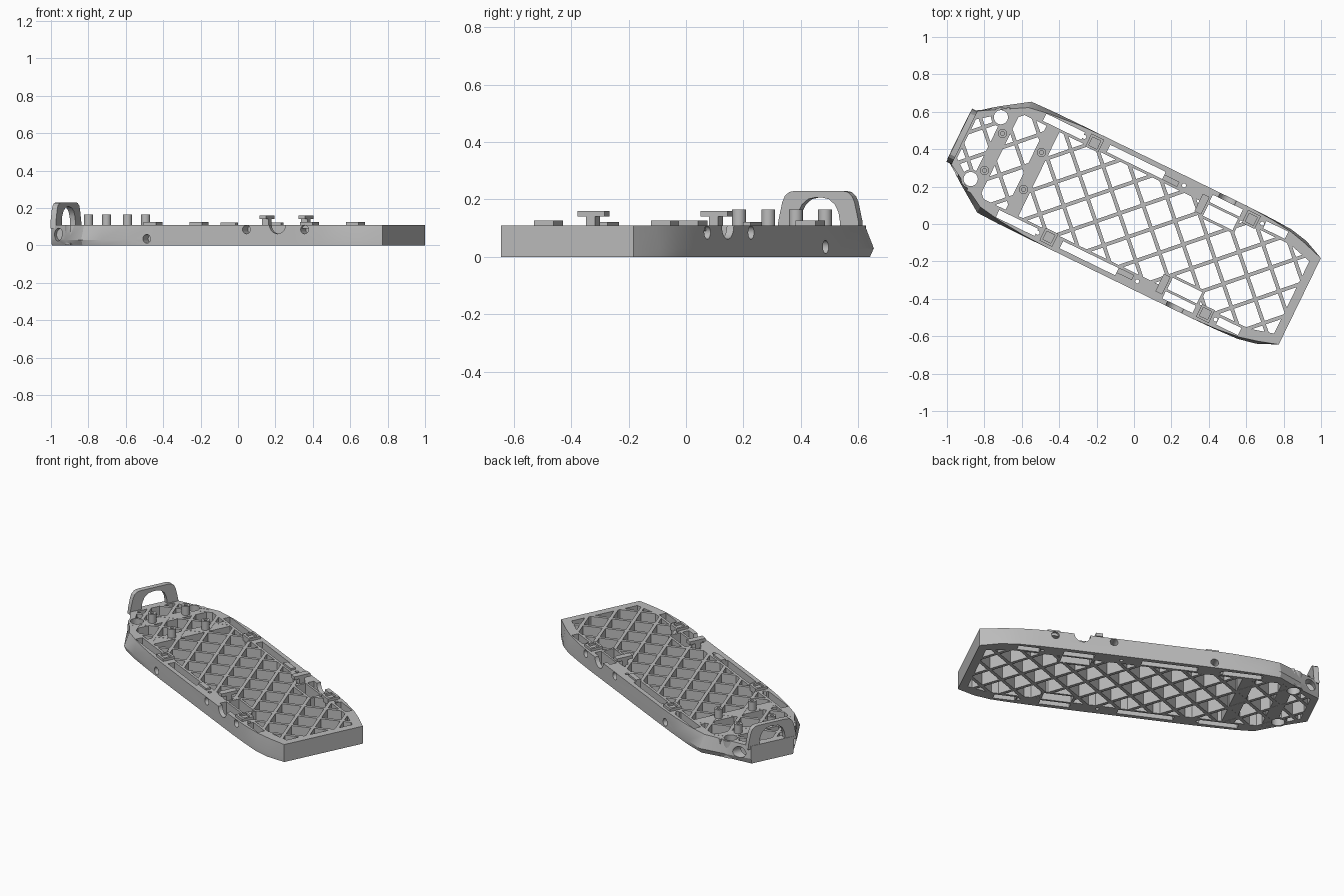
import bpy, bmesh, math
from mathutils import Matrix, Vector

if "Cube" in bpy.data.objects:
    bpy.data.objects.remove(bpy.data.objects["Cube"])

H = 0.11                                   # tray height
PLACE = Matrix.Translation((0.0075, 0.0153, 0)) @ Matrix.Rotation(math.radians(-26), 4, 'Z')

grey = bpy.data.materials.new("plain_grey")
grey.diffuse_color = (0.5, 0.5, 0.5, 1)
grey.use_nodes = True
grey.node_tree.nodes["Principled BSDF"].inputs["Base Color"].default_value = grey.diffuse_color


def finish(name, bm):
    bmesh.ops.recalc_face_normals(bm, faces=bm.faces)
    me = bpy.data.meshes.new(name)
    bm.to_mesh(me)
    bm.free()
    ob = bpy.data.objects.new(name, me)
    bpy.context.collection.objects.link(ob)
    me.materials.append(grey)
    return ob


def prism(bm, pts, z0, z1):
    a = [bm.verts.new((x, y, z0)) for x, y in pts]
    b = [bm.verts.new((x, y, z1)) for x, y in pts]
    n = len(pts)
    bm.faces.new(a[::-1])
    bm.faces.new(b)
    for i in range(n):
        bm.faces.new((a[i], a[(i + 1) % n], b[(i + 1) % n], b[i]))


def rect(u0, u1, v0, v1):
    v0, v1 = min(v0, v1), max(v0, v1)
    return [(u0, v0), (u1, v0), (u1, v1), (u0, v1)]


def box(name, u0, u1, v0, v1, z0, z1):
    bm = bmesh.new()
    prism(bm, rect(u0, u1, v0, v1), z0, z1)
    return finish(name, bm)


def circle(u, v, r, n=24):
    return [(u + r * math.cos(2 * math.pi * i / n), v + r * math.sin(2 * math.pi * i / n)) for i in range(n)]


def side_cylinder(bm, u, z, r, v0, v1):
    # cylinder lying along the tray's width
    mat = Matrix.Translation((u, (v0 + v1) / 2, z)) @ Matrix.Rotation(math.pi / 2, 4, 'X')
    bmesh.ops.create_cone(bm, cap_ends=True, segments=24, radius1=r, radius2=r,
                          depth=abs(v1 - v0), matrix=mat)


def ring(name, u, v, r_out, r_in, z0, z1, n=24):
    bm = bmesh.new()
    loops = []
    for r, z in ((r_out, z0), (r_out, z1), (r_in, z1), (r_in, z0)):
        loops.append([bm.verts.new((x, y, z)) for x, y in circle(u, v, r, n)])
    for k in range(4):
        a, b = loops[k], loops[(k + 1) % 4]
        for i in range(n):
            j = (i + 1) % n
            bm.faces.new((a[i], a[j], b[j], b[i]))
    return finish(name, bm)


def cut(ob, cutter, remove=True):
    cutter.hide_render = True
    m = ob.modifiers.new("cut", 'BOOLEAN')
    m.operation, m.solver, m.object = 'DIFFERENCE', 'EXACT', cutter
    bpy.context.view_layer.objects.active = ob
    bpy.ops.object.modifier_apply(modifier=m.name)
    if remove:
        bpy.data.objects.remove(cutter)


def clip(poly, region):
    # keep the part of poly inside a convex counter-clockwise region
    for i in range(len(region)):
        a, b = Vector(region[i]), Vector(region[(i + 1) % len(region)])
        side = lambda p: (b - a).cross(Vector(p) - a)
        out = []
        for j in range(len(poly)):
            p, q = poly[j - 1], poly[j]
            sp, sq = side(p), side(q)
            if sp * sq < 0:
                t = sp / (sp - sq)
                out.append((p[0] + (q[0] - p[0]) * t, p[1] + (q[1] - p[1]) * t))
            if sq >= 0:
                out.append(q)
        poly = out
        if len(poly) < 3:
            return []
    return poly


def area(p):
    return abs(sum(p[i - 1][0] * p[i][1] - p[i][0] * p[i - 1][1] for i in range(len(p)))) / 2


# tray hull: position along length, half widths at the bottom, bulge and top
stations = [(-1.05, .135, .14, .14), (-.92, .215, .235, .215), (-.78, .315, .33, .295),
            (-.66, .328, .334, .315), (-.5, .333, .335, .33), (-.35, .335, .335, .335),
            (.5, .335, .335, .335), (.65, .332, .332, .328), (.77, .326, .326, .314),
            (.87, .305, .305, .29), (.978, .257, .257, .257)]
bm = bmesh.new()
levels = []
for k, z in ((1, 0), (2, .03), (3, H)):
    pts = [(s[0], -s[k]) for s in stations] + [(s[0], s[k]) for s in reversed(stations)]
    levels.append([bm.verts.new((x, y, z)) for x, y in pts])
n = len(levels[0])
for a, b in zip(levels, levels[1:]):
    for i in range(n):
        j = (i + 1) % n
        bm.faces.new((a[i], a[j], b[j], b[i]))
bm.faces.new(levels[0][::-1])
bm.faces.new(levels[-1])
tray = finish("tray", bm)

# diagonal lattice openings and long edge slots
half = [(-1.005, .115), (-.83, .25), (.80, .25), (.93, .215)]
region = [(u, -w) for u, w in half] + [(u, w) for u, w in reversed(half)]
D, GAP = 0.19, 0.014
bm = bmesh.new()
for i in range(-14, 15):
    for j in range(-14, 15):
        u, v, d = (i + j) * D / 2, (i - j) * D / 2, D / 2 - GAP
        cell = clip([(u - d, v), (u, v - d), (u + d, v), (u, v + d)], region)
        if len(cell) > 2 and area(cell) > 0.0004:
            prism(bm, cell, -.1, .3)
for s in (-1, 1):
    for u0, u1 in ((-.68, -.45), (-.30, .03), (.31, .49), (.63, .76)):
        prism(bm, rect(u0, u1, s * .265, s * .308), -.1, .3)
cut(tray, finish("lattice_cutter", bm))

# pockets behind the notches, plus small vertical holes
bm = bmesh.new()
for s in (-1, 1):
    prism(bm, rect(.31, .49, s * .18, s * .252), -.1, .3)
    for u in (-.443, .15, .615):
        prism(bm, circle(u, s * .285, .011, 12), -.1, .3)
cut(tray, finish("pocket_cutter", bm))

# side bolt holes, half-round notches and oblique end holes
bm = bmesh.new()
for s in (-1, 1):
    for u, z, r in ((.205, .085, .023), (.55, .085, .023), (-.388, .035, .023), (.39, H, .048)):
        side_cylinder(bm, u, z, r, s * .27, s * .4)
    side_cylinder(bm, -.99, .058, .034, s * .13, s * .3)
cut(tray, finish("side_hole_cutter", bm))

# cross bars that carry the posts
bars = [box("rear_cross_bar", -.882, -.806, -.25, .25, .001, H - .001),
        box("inner_cross_bar", -.65, -.574, -.26, .26, .001, H - .001)]

# round corner holes through the tray and bar
bm = bmesh.new()
for s in (-1, 1):
    prism(bm, circle(-.89, s * .184, .038), -.1, .3)
corner_cutter = finish("corner_hole_cutter", bm)
cut(tray, corner_cutter, False)
cut(bars[0], corner_cutter)

for s, side in ((-1, "front"), (1, "back")):
    ring(side + "_corner_collar", -.89, s * .184, .052, .038, .002, H - .002)
    for u, tag in ((-.844, "outer"), (-.612, "inner")):
        ring(f"{side}_{tag}_post", u, s * .11, .024, .011, H - .02, .165)
    # hollow square pads
    for u, tag in ((-.378, "left"), (.553, "right")):
        pad = box(f"{side}_{tag}_pad", u - .038, u + .038, s * .242, s * .318, H - .02, .126)
        cut(pad, box("pad_cutter", u - .024, u + .024, s * .256, s * .304, H + .003, .2))
    # raised rail strip
    box(side + "_rail_strip", .03, .12, s * .262, s * .292, H - .01, .122)
    # hook clip: stem and overhanging arm
    box(side + "_clip_stem", .26, .30, s * .238 - .02, s * .238 + .015, H - .03, .142)
    box(side + "_clip_arm", .26, .30, s * .238 - .052, s * .238 + .052, .14, .16)
    # frame around the notch pocket
    box(side + "_pocket_wall", .298, .502, s * .17, s * .184, .001, H - .001)
    for u in (.298, .488):
        box(side + "_pocket_end", u, u + .014, s * .172, s * .268, .001, H - .001)

# arched carry handle on the narrow end
outer = [(-.158, .09), (-.155, .125), (-.14, .19), (-.13, .212), (-.113, .226), (-.09, .23)]
inner = [(-.083, .09), (-.083, .125), (-.078, .155), (-.064, .182), (-.04, .201), (-.012, .207)]
bm = bmesh.new()
mirror = lambda path: path + [(-v, z) for v, z in reversed(path)]
rows = []
for u in (-1.048, -1.016):
    for path in (mirror(outer), mirror(inner)):
        rows.append([bm.verts.new((u, v, z)) for v, z in path])
fo, fi, bo, bi = rows
for a, b in ((fo, fi), (bi, bo), (bo, fo), (fi, bi)):
    for i in range(len(a) - 1):
        bm.faces.new((a[i], a[i + 1], b[i + 1], b[i]))
for i in (0, -1):
    bm.faces.new((fo[i], fi[i], bi[i], bo[i]))
finish("carry_handle", bm)

# put everything at the final angle, smooth the round parts
for ob in list(bpy.context.scene.objects):
    ob.data.transform(PLACE)
    ob.select_set(True)
bpy.context.view_layer.objects.active = tray
bpy.ops.object.shade_smooth_by_angle(angle=math.radians(25))
